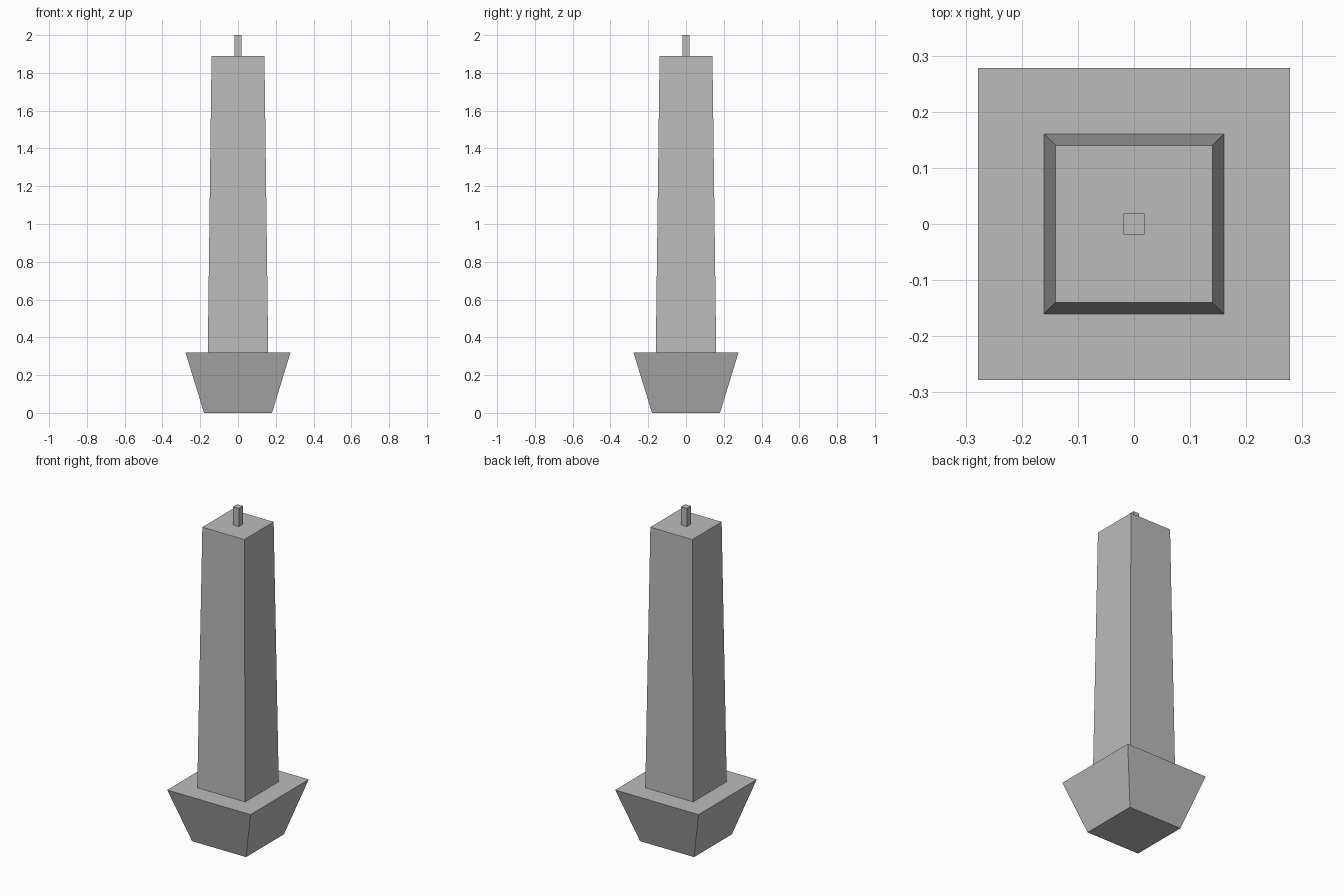
import bpy
import bmesh

cube = bpy.data.objects.get("Cube")
if cube:
    bpy.data.objects.remove(cube, do_unlink=True)

GREY = (0.5, 0.5, 0.5, 1.0)
stone = bpy.data.materials.new("plain_grey")
stone.use_nodes = True
stone.diffuse_color = GREY
stone.node_tree.nodes["Principled BSDF"].inputs["Base Color"].default_value = GREY


def tapered_block(name, half_bottom, half_top, z_bottom, z_top):
    """Square block whose half width changes from bottom to top."""
    bm = bmesh.new()
    bmesh.ops.create_cube(bm, size=2)
    for v in bm.verts:
        half, z = (half_top, z_top) if v.co.z > 0 else (half_bottom, z_bottom)
        v.co = (v.co.x * half, v.co.y * half, z)
    mesh = bpy.data.meshes.new(name)
    bm.to_mesh(mesh)
    bm.free()
    mesh.materials.append(stone)
    obj = bpy.data.objects.new(name, mesh)
    bpy.context.collection.objects.link(obj)
    return obj


# Flared pedestal, slim tapering shaft and small rod on top
tapered_block("pedestal", 0.18, 0.278, 0.0, 0.32)
tapered_block("tower_shaft", 0.16, 0.14, 0.32, 1.89)
tapered_block("top_rod", 0.019, 0.019, 1.89, 2.0)
